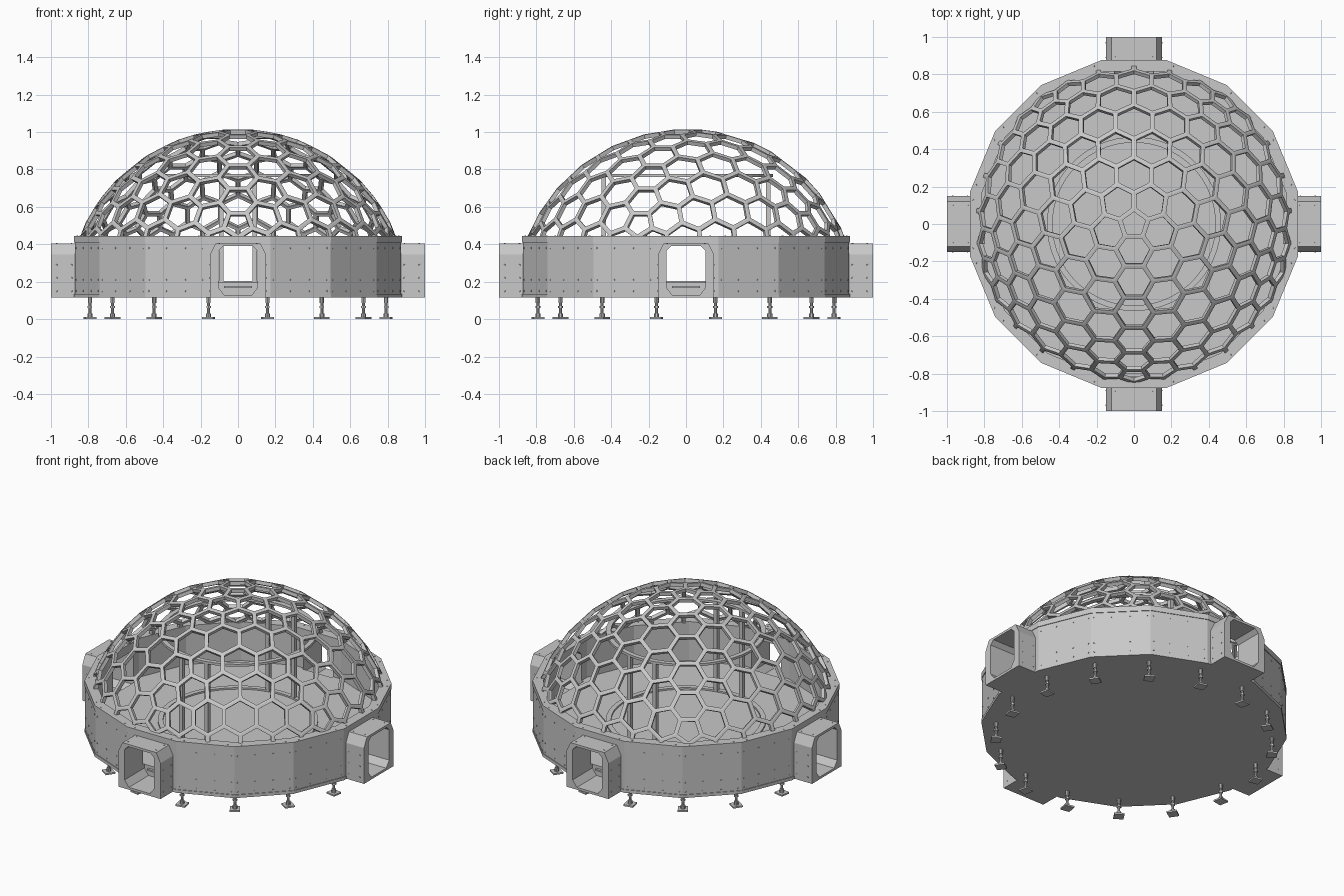
import bpy, bmesh, math
from mathutils import Matrix, Vector

cube = bpy.data.objects.get("Cube")
if cube:
    bpy.data.objects.remove(cube, do_unlink=True)

TAU = 2 * math.pi
SIDES = 16
WALL = 0.872


def material(name, value):
    mat = bpy.data.materials.new(name)
    mat.use_nodes = True
    color = (value, value, value, 1)
    mat.diffuse_color = color
    mat.node_tree.nodes["Principled BSDF"].inputs["Base Color"].default_value = color
    return mat


GREY = material("light grey metal", 0.58)


def finish(name, bm):
    bmesh.ops.recalc_face_normals(bm, faces=bm.faces)
    mesh = bpy.data.meshes.new(name)
    bm.to_mesh(mesh)
    bm.free()
    mesh.materials.append(GREY)
    obj = bpy.data.objects.new(name, mesh)
    bpy.context.collection.objects.link(obj)
    return obj


def apply_modifiers(obj):
    bpy.context.view_layer.objects.active = obj
    for mod in list(obj.modifiers):
        bpy.ops.object.modifier_apply(modifier=mod.name)


def lathe(name, profile, n, closed):
    """Sweep an (apothem, height) profile round z with n flat sides."""
    bm = bmesh.new()
    rings = []
    for i in range(n):
        a = (i + 0.5) * TAU / n
        k = 1 / math.cos(math.pi / n)
        rings.append([bm.verts.new((r * k * math.cos(a), r * k * math.sin(a), z)) for r, z in profile])
    count = len(profile)
    for i in range(n):
        p, q = rings[i], rings[(i + 1) % n]
        for j in range(count if closed else count - 1):
            m = (j + 1) % count
            bm.faces.new((p[j], q[j], q[m], p[m]))
    bmesh.ops.remove_doubles(bm, verts=bm.verts, dist=1e-5)
    return finish(name, bm)


def box(bm, center, size, turn=0):
    mat = (Matrix.Translation(center) @ Matrix.Rotation(turn, 4, "Z")
           @ Matrix.Diagonal((*size, 1)))
    bmesh.ops.create_cube(bm, size=1, matrix=mat)


def rod(bm, x, y, z0, z1, radius, n=10):
    bmesh.ops.create_cone(bm, cap_ends=True, segments=n, radius1=radius, radius2=radius,
                          depth=z1 - z0, matrix=Matrix.Translation((x, y, (z0 + z1) / 2)))


def mirrored(half):
    return half + [(-x, z) for x, z in reversed(half)]


# Tunnel cross-sections: chamfered casing and chamfered doorway
CASING = mirrored([(0.12, 0.115), (0.15, 0.115), (0.15, 0.345), (0.12, 0.405)])
DOORWAY = mirrored([(0.075, 0.13), (0.105, 0.17), (0.105, 0.365), (0.08, 0.39)])


def loop(bm, section, y, turn):
    rot = Matrix.Rotation(turn, 3, "Z")
    return [bm.verts.new(rot @ Vector((x, y, z))) for x, z in section]


def bridge(bm, a, b):
    for i in range(len(a)):
        j = (i + 1) % len(a)
        bm.faces.new((a[i], a[j], b[j], b[i]))


# Base drum with floor, lips and a doorway on each of four sides
base = lathe("base_drum", [(0, 0.115), (0.876, 0.115), (0.876, 0.135), (WALL, 0.135),
                           (WALL, 0.41), (0.876, 0.41), (0.876, 0.445), (0.815, 0.445),
                           (0.815, 0.195), (0, 0.195)], SIDES, False)
bm = bmesh.new()
for k in range(4):
    near = loop(bm, DOORWAY, -0.95, k * TAU / 4)
    far = loop(bm, DOORWAY, -0.8, k * TAU / 4)
    bridge(bm, near, far)
    bm.faces.new(near)
    bm.faces.new(far)
cutter = finish("doorway_cutter", bm)
cutter.hide_render = True
cut = base.modifiers.new("doorways", "BOOLEAN")
cut.operation = "DIFFERENCE"
cut.solver = "EXACT"
cut.object = cutter
apply_modifiers(base)
bpy.data.objects.remove(cutter, do_unlink=True)

# Entrance tunnels and their sills
bm = bmesh.new()
sills = bmesh.new()
for k in range(4):
    turn = k * TAU / 4
    loops = [loop(bm, s, y, turn) for s, y in
             ((CASING, -1.0), (CASING, -0.85), (DOORWAY, -0.85), (DOORWAY, -1.0))]
    for i in range(4):
        bridge(bm, loops[i], loops[(i + 1) % 4])
    spot = Matrix.Rotation(turn, 3, "Z") @ Vector((0, -0.805, 0.172))
    box(sills, spot, (0.15, 0.02, 0.01), turn)
finish("entrance_tunnels", bm)
finish("door_sills", sills)

# Rivets on the wall panels, tunnel sides and tunnel roofs
bm = bmesh.new()


def rivet(point, normal):
    mat = Matrix.Translation(point) @ normal.to_track_quat("Z", "Y").to_matrix().to_4x4()
    bmesh.ops.create_cone(bm, cap_ends=True, segments=6, radius1=0.005, radius2=0.004,
                          depth=0.005, matrix=mat)


for k in range(SIDES):
    rot = Matrix.Rotation(k * TAU / SIDES, 3, "Z")
    out = rot @ Vector((0, -1, 0))
    for x in (-0.155, -0.055, 0.055, 0.155):
        if k % 4 == 0:
            continue
        for z in (0.15, 0.21, 0.38):
            rivet(rot @ Vector((x, -WALL, z)), out)
    if k % 4 == 0:
        for s in (-1, 1):
            for y in (-0.97, -0.89):
                for z in (0.15, 0.22, 0.29):
                    rivet(rot @ Vector((s * 0.15, y, z)), rot @ Vector((s, 0, 0)))
                rivet(rot @ Vector((s * 0.1, y, 0.405)), Vector((0, 0, 1)))
    for x in (-0.13, 0.13):
        rivet(rot @ Vector((x, -0.86, 0.445)), Vector((0, 0, 1)))
finish("rivets", bm)

# Adjustable feet under every corner
bm = bmesh.new()
for k in range(SIDES):
    a = (k + 0.5) * TAU / SIDES
    x, y = 0.807 * math.cos(a), 0.807 * math.sin(a)
    box(bm, (x, y, 0.005), (0.06, 0.06, 0.01), a)
    rod(bm, x, y, 0.005, 0.12, 0.008)
    rod(bm, x, y, 0.01, 0.03, 0.014)
    rod(bm, x, y, 0.06, 0.07, 0.014, 6)
    rod(bm, x, y, 0.085, 0.12, 0.012)
finish("levelling_feet", bm)

# Honeycomb dome: dual of a subdivided icosahedron with five-fold symmetry
RADIUS, CENTER = 0.913, Vector((0, 0, 0.104))
ico = bmesh.new()
bmesh.ops.create_icosphere(ico, subdivisions=1, radius=1,
                           matrix=Matrix.Rotation(-TAU / 4, 4, "Z"))
bmesh.ops.subdivide_edges(ico, edges=ico.edges[:], cuts=5, use_grid_fill=True)
bmesh.ops.triangulate(ico, faces=[f for f in ico.faces if len(f.verts) > 3])
for v in ico.verts:
    v.co.normalize()
ico.faces.index_update()
dome = bmesh.new()
nodes = {f.index: dome.verts.new(f.calc_center_median().normalized() * RADIUS + CENTER)
         for f in ico.faces if f.calc_center_median().z > 0.1}
for v in ico.verts:
    if not all(f.index in nodes for f in v.link_faces):
        continue
    side = v.co.orthogonal().normalized()
    up = v.co.cross(side)
    ring = sorted(v.link_faces, key=lambda f: math.atan2(
        f.calc_center_median().dot(up), f.calc_center_median().dot(side)))
    dome.faces.new([nodes[f.index] for f in ring])
ico.free()
dome.normal_update()
cells = dome.faces[:]
bmesh.ops.inset_individual(dome, faces=cells, thickness=0.0125, use_even_offset=True)
bmesh.ops.delete(dome, geom=cells, context="FACES")
bmesh.ops.bisect_plane(dome, geom=dome.verts[:] + dome.edges[:] + dome.faces[:],
                       plane_co=(0, 0, 0.44), plane_no=(0, 0, 1), clear_inner=True)
frame = finish("honeycomb_dome", dome)
thick = frame.modifiers.new("strut depth", "SOLIDIFY")
thick.thickness = 0.022
thick.offset = -1
apply_modifiers(frame)

# Inner gallery: floor ring, overhead ring and four posts
for name, z0, z1 in (("floor_ring", 0.19, 0.205), ("overhead_ring", 0.76, 0.775)):
    lathe(name, [(0.435, z0), (0.465, z0), (0.465, z1), (0.435, z1)], 48, True)
bm = bmesh.new()
for sx in (-1, 1):
    for sy in (-1, 1):
        box(bm, (sx * 0.09, sy * 0.44, 0.48), (0.025, 0.025, 0.58))
finish("gallery_posts", bm)
